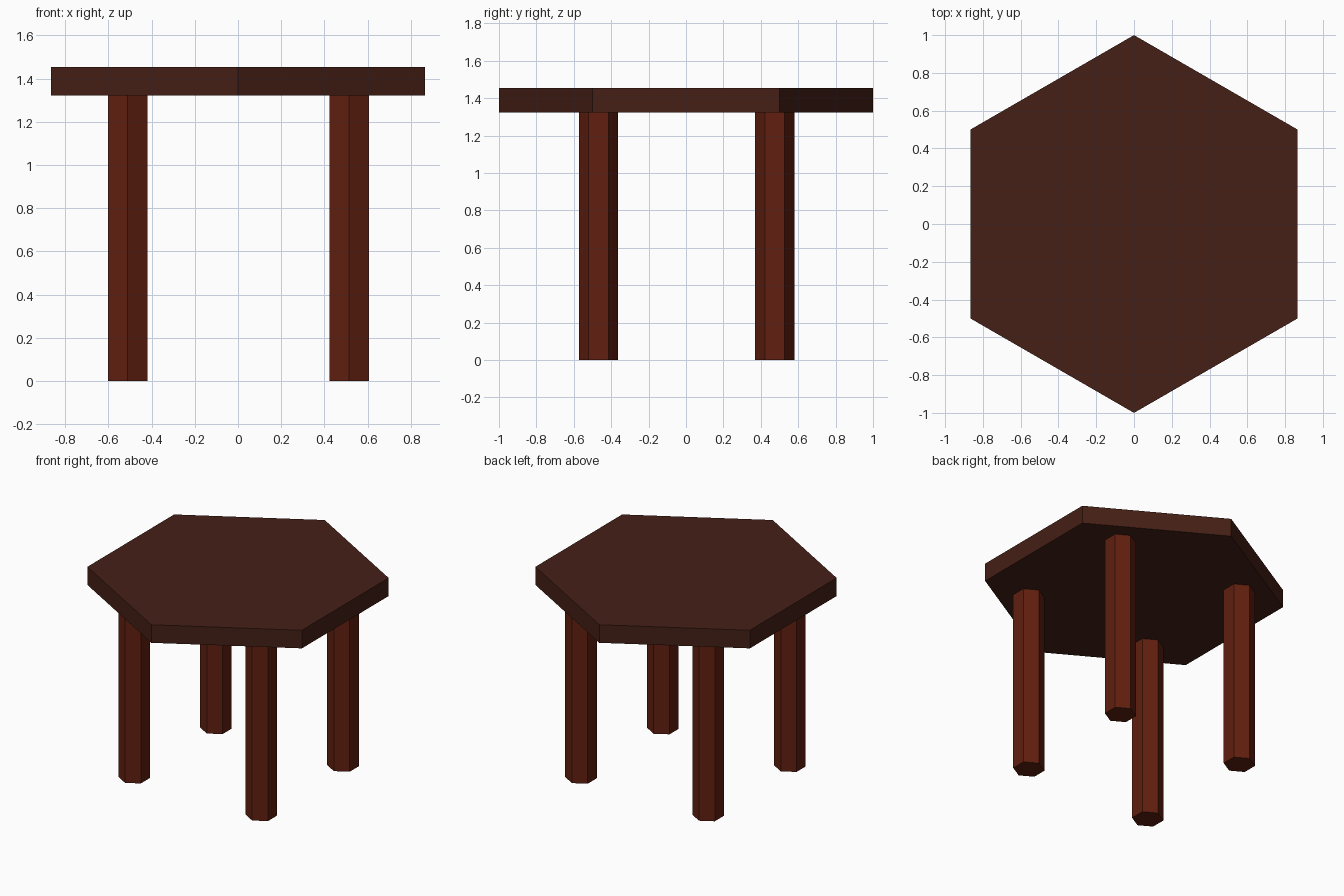
import bpy

if "Cube" in bpy.data.objects:
    bpy.data.objects.remove(bpy.data.objects["Cube"])


def material(name, color):
    mat = bpy.data.materials.new(name)
    mat.diffuse_color = color
    mat.use_nodes = True
    mat.node_tree.nodes["Principled BSDF"].inputs["Base Color"].default_value = mat.diffuse_color
    return mat


def hex_prism(name, radius, z0, z1, mat, x=0.0, y=0.0):
    """Flat-shaded six-sided prism with corners pointing along y."""
    bpy.ops.mesh.primitive_cylinder_add(
        vertices=6, radius=radius, depth=z1 - z0, location=(x, y, (z0 + z1) / 2))
    obj = bpy.context.object
    obj.name = name
    obj.data.materials.append(mat)
    return obj


top_wood = material("dark_wood", (0.06, 0.014, 0.008, 1))
leg_wood = material("red_wood", (0.12, 0.014, 0.005, 1))

# Hexagonal table top
hex_prism("table_top", 1.0, 1.322, 1.454, top_wood)

# Four hexagonal legs, ending against the underside of the top
for side_y, y in (("front", -0.468), ("back", 0.475)):
    for side_x, x in (("left", -0.511), ("right", 0.515)):
        hex_prism(f"{side_y}_{side_x}_leg", 0.105, 0.0, 1.322, leg_wood, x, y)
